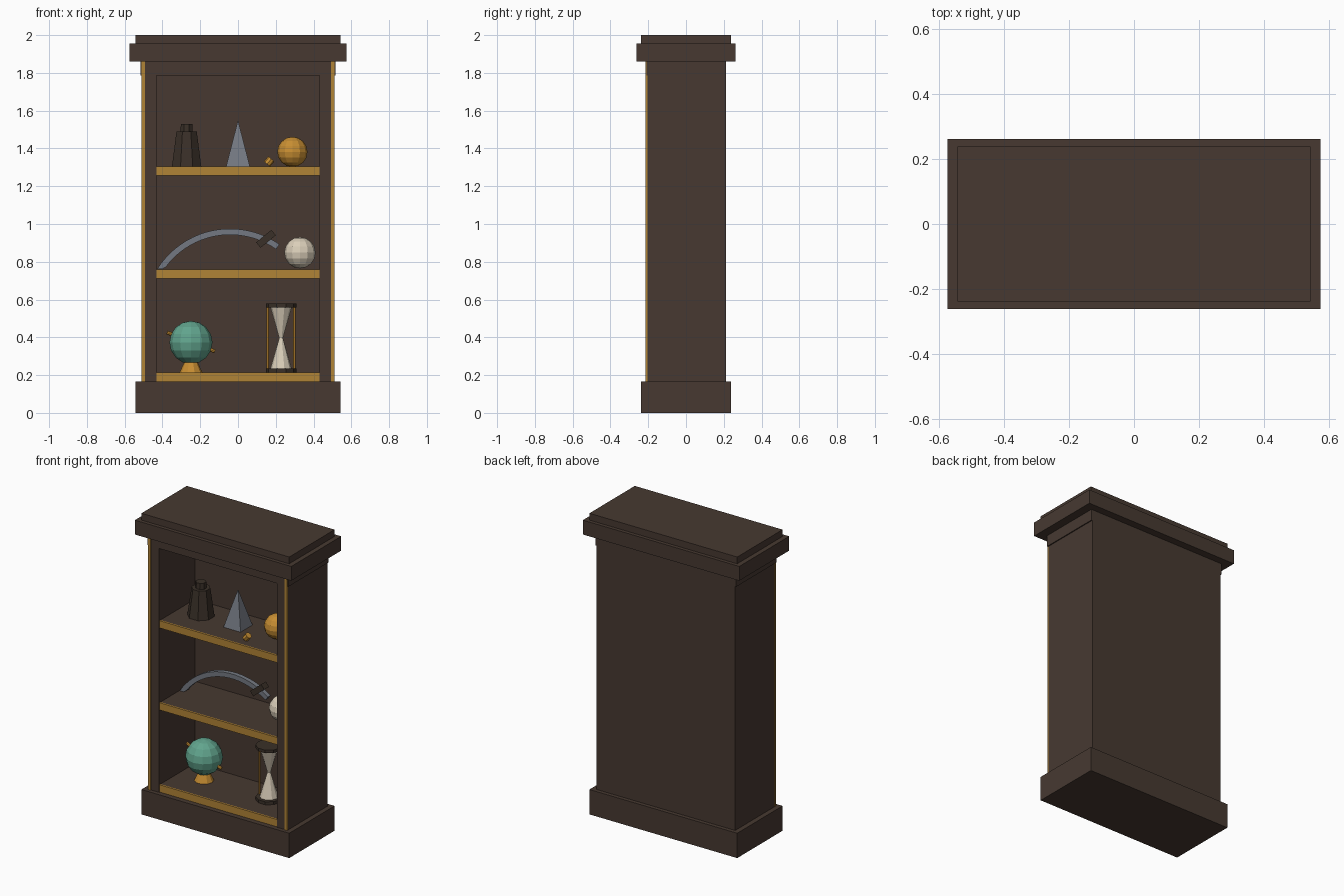
import bpy, bmesh, math
from mathutils import Matrix, Vector

if "Cube" in bpy.data.objects:
    bpy.data.objects.remove(bpy.data.objects["Cube"])


def mat(name, rgb):
    m = bpy.data.materials.new(name)
    lin = [((c / 255 + 0.055) / 1.055) ** 2.4 for c in rgb]
    m.diffuse_color = (*lin, 1)
    m.use_nodes = True
    m.node_tree.nodes["Principled BSDF"].inputs["Base Color"].default_value = m.diffuse_color
    return m


WOOD = mat("dark wood", (71, 57, 49))
TRIM = mat("gold trim", (176, 131, 54))
BRASS = mat("bright brass", (198, 141, 50))
TEAL = mat("teal", (97, 164, 141))
CREAM = mat("cream", (218, 206, 185))
STEEL = mat("steel grey", (116, 121, 130))
DARK = mat("dark bronze", (58, 48, 40))


def finish(name, bm, m):
    bmesh.ops.recalc_face_normals(bm, faces=bm.faces)
    me = bpy.data.meshes.new(name)
    bm.to_mesh(me)
    bm.free()
    me.materials.append(m)
    ob = bpy.data.objects.new(name, me)
    bpy.context.collection.objects.link(ob)
    return ob


def box(name, m, x, y, z, tilt=0):
    """Box from (min, max) ranges, optionally tilted about y."""
    size = Vector((x[1] - x[0], y[1] - y[0], z[1] - z[0]))
    mid = Vector((sum(x), sum(y), sum(z))) / 2
    bm = bmesh.new()
    bmesh.ops.create_cube(bm, size=1, matrix=Matrix.Translation(mid)
                          @ Matrix.Rotation(tilt, 4, 'Y') @ Matrix.Diagonal((*size, 1)))
    return finish(name, bm, m)


def lathe(name, m, x, profile, sides, y=0.0, turn=0.0):
    """Faceted solid of revolution from (radius, z) points."""
    bm = bmesh.new()
    rings = []
    for r, z in profile:
        if r == 0:
            rings.append([bm.verts.new((x, y, z))] * sides)
        else:
            rings.append([bm.verts.new((x + r * math.cos(turn + math.tau * i / sides),
                                        y + r * math.sin(turn + math.tau * i / sides), z))
                          for i in range(sides)])
    for a, b in zip(rings, rings[1:]):
        for i in range(sides):
            j = (i + 1) % sides
            bm.faces.new(list(dict.fromkeys((a[i], a[j], b[j], b[i]))))
    for ring, (r, _) in ((rings[0], profile[0]), (rings[-1], profile[-1])):
        if r > 0:
            bm.faces.new(ring)
    return finish(name, bm, m)


def ball(name, m, x, z, r, seg=12, rings=8):
    bm = bmesh.new()
    bmesh.ops.create_uvsphere(bm, u_segments=seg, v_segments=rings, radius=r,
                              matrix=Matrix.Translation((x, 0, z)))
    return finish(name, bm, m)


def rod(name, m, centre, r, length, tilt, sides=8):
    """Cylinder whose axis is tilted from vertical about y."""
    bm = bmesh.new()
    bmesh.ops.create_cone(bm, cap_ends=True, segments=sides, radius1=r, radius2=r, depth=length,
                          matrix=Matrix.Translation(centre) @ Matrix.Rotation(tilt, 4, 'Y'))
    return finish(name, bm, m)


# Cabinet shell
box("base_plinth", WOOD, (-.543, .543), (-.238, .238), (0, .165))
box("cornice", WOOD, (-.575, .575), (-.262, .262), (1.86, 1.955))
box("cornice_cap", WOOD, (-.543, .543), (-.238, .238), (1.955, 2.0))
box("back_panel", WOOD, (-.432, .432), (.165, .212), (.165, 1.785))
box("frieze", WOOD, (-.517, .517), (-.21, .212), (1.785, 1.86))
for side, s in (("left", -1), ("right", 1)):
    box(side + "_side", WOOD, sorted((s * .432, s * .51)), (-.203, .212), (.165, 1.785))
    box(side + "_stile", WOOD, sorted((s * .432, s * .493)), (-.21, -.203), (.165, 1.785))
    box(side + "_gold_strip", TRIM, sorted((s * .493, s * .511)), (-.214, -.203), (.165, 1.86))

# Shelves with gold front edges
for name, top in (("lower", .215), ("middle", .76), ("upper", 1.305)):
    box(name + "_shelf", WOOD, (-.432, .432), (-.197, .165), (top - .048, top))
    box(name + "_shelf_trim", TRIM, (-.432, .432), (-.208, -.197), (top - .048, top))

# Globe on a stand with a tilted axle
ball("globe", TEAL, -.249, .373, .114)
rod("globe_axle", BRASS, (-.249, 0, .376), .01, .272, math.radians(111.7))
lathe("globe_stand", BRASS, -.249, [(.06, .215), (.03, .28)], 10)

# Hourglass
lathe("hourglass_glass", CREAM, .228, [(.057, .233), (.01, .396), (.057, .56)], 10)
for name, z in (("bottom", .215), ("top", .558)):
    lathe("hourglass_" + name, DARK, .228, [(.081, z), (.081, z + .02)], 10)
for name, s in (("left", -1), ("right", 1)):
    lathe("hourglass_post_" + name, BRASS, .228 + s * .07, [(.007, .233), (.007, .56)], 6)

# Curved sabre: rectangular section swept along an arc
bm = bmesh.new()
rows = []
for i in range(21):
    a = math.radians(55 + 93 * i / 20)
    rows.append([bm.verts.new((-.042 + r * math.cos(a), y, max(.761, .519 + r * math.sin(a))))
                 for r, y in ((.424, 0), (.456, 0), (.456, .03), (.424, .03))])
for a, b in zip(rows, rows[1:]):
    for k in range(4):
        bm.faces.new((a[k], a[(k + 1) % 4], b[(k + 1) % 4], b[k]))
bm.faces.new(rows[0])
bm.faces.new(rows[-1])
finish("sabre_blade", bm, STEEL)
box("sabre_guard", DARK, (.096, .2), (-.01, .04), (.903, .94), math.radians(-39))

# Pale ball
ball("pale_ball", CREAM, .328, .848, .083)

# Flask, pyramid, brass ball and small brass stub
lathe("flask", DARK, -.272, [(.084, 1.305), (.058, 1.49)], 8, turn=math.pi / 8)
lathe("flask_neck", DARK, -.272, [(.035, 1.488), (.033, 1.53)], 8, turn=math.pi / 8)
lathe("pyramid", STEEL, 0, [(.089, 1.305), (0, 1.55)], 4, turn=math.pi / 4)
ball("brass_ball", BRASS, .288, 1.382, .08)
rod("brass_stub", BRASS, (.165, -.14, 1.331), .021, .036, math.radians(40), 8)
